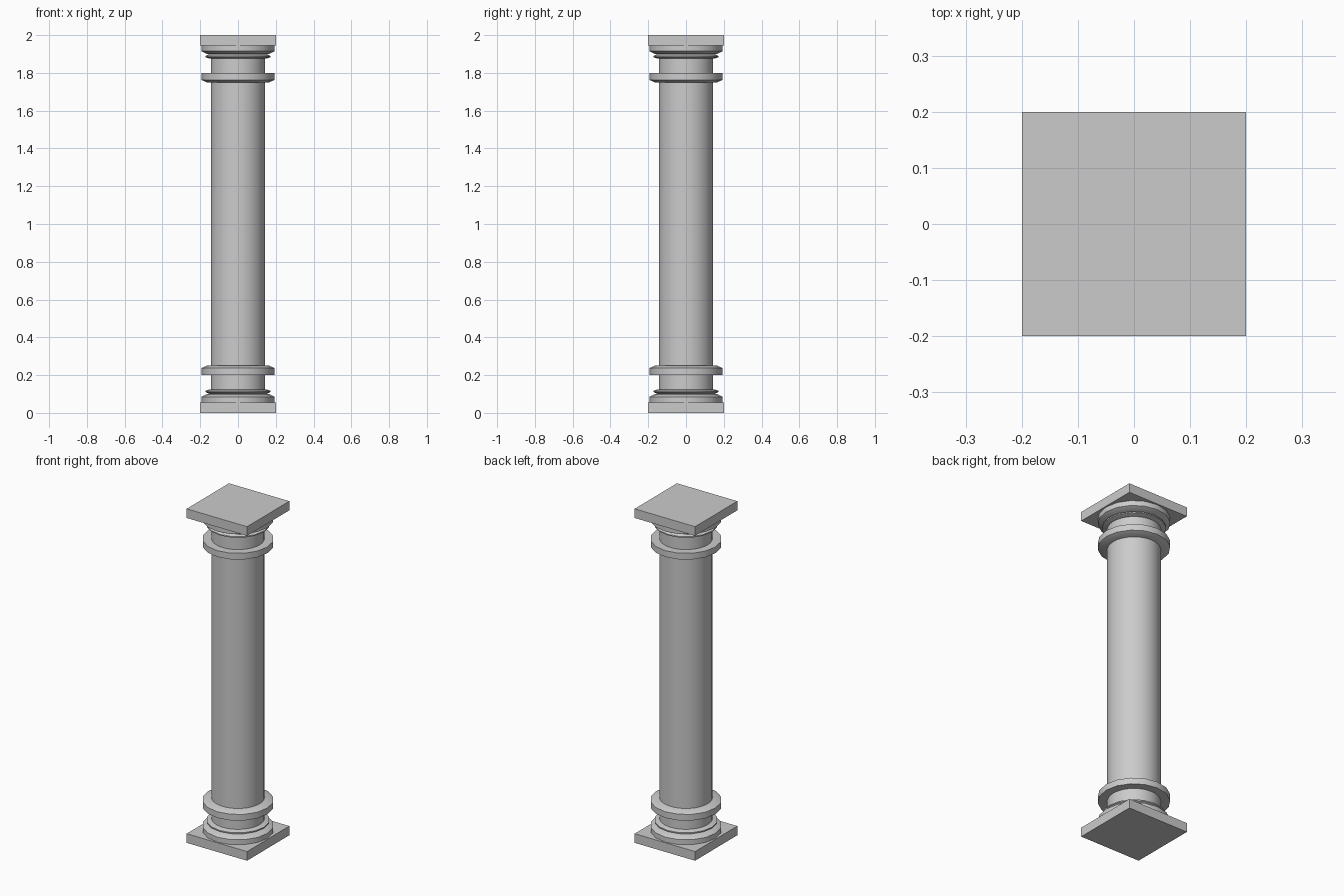
import bpy
import math

if "Cube" in bpy.data.objects:
    bpy.data.objects.remove(bpy.data.objects["Cube"])


def lathe(name, profile, sides, smooth=False):
    """Closed solid turned around z from (radius, height) pairs."""
    verts, faces = [], []
    for r, z in profile:
        for i in range(sides):
            a = 2 * math.pi * i / sides
            verts.append((r * math.cos(a), r * math.sin(a), z))
    for k in range(len(profile) - 1):
        for i in range(sides):
            j = (i + 1) % sides
            faces.append((k * sides + i, k * sides + j,
                          (k + 1) * sides + j, (k + 1) * sides + i))
    faces.append(tuple(reversed(range(sides))))
    faces.append(tuple(range((len(profile) - 1) * sides, len(profile) * sides)))
    mesh = bpy.data.meshes.new(name)
    mesh.from_pydata(verts, [], faces)
    obj = bpy.data.objects.new(name, mesh)
    bpy.context.collection.objects.link(obj)
    if smooth:
        bpy.context.view_layer.objects.active = obj
        obj.select_set(True)
        bpy.ops.object.shade_smooth_by_angle(angle=math.radians(30))
        obj.select_set(False)
    return obj


def slab(name, z0, z1):
    bpy.ops.mesh.primitive_cube_add(size=1, location=(0, 0, (z0 + z1) / 2))
    obj = bpy.context.object
    obj.name = name
    obj.scale = (0.4, 0.4, z1 - z0)
    bpy.ops.object.transform_apply(location=False, rotation=False, scale=True)
    obj.select_set(False)


# Mouldings of the base; the capital is the same set upside down
MOULDINGS = {
    "cushion": [(0.194, 0.05), (0.194, 0.085), (0.165, 0.1)],
    "fillet": [(0.15, 0.1), (0.172, 0.11), (0.172, 0.117), (0.15, 0.125)],
    "collar": [(0.194, 0.2), (0.194, 0.237), (0.165, 0.25)],
}

# Shaft
lathe("shaft", [(0.144, 0.05), (0.144, 1.95)], 32, smooth=True)

# Square plinth and abacus
slab("plinth", 0.0, 0.055)
slab("abacus", 1.945, 2.0)

# Turned rings at both ends
for part, profile in MOULDINGS.items():
    lathe("base_" + part, profile, 16, smooth=True)
    flipped = [(r, 2 - z) for r, z in reversed(profile)]
    lathe("capital_" + part, flipped, 16, smooth=True)
